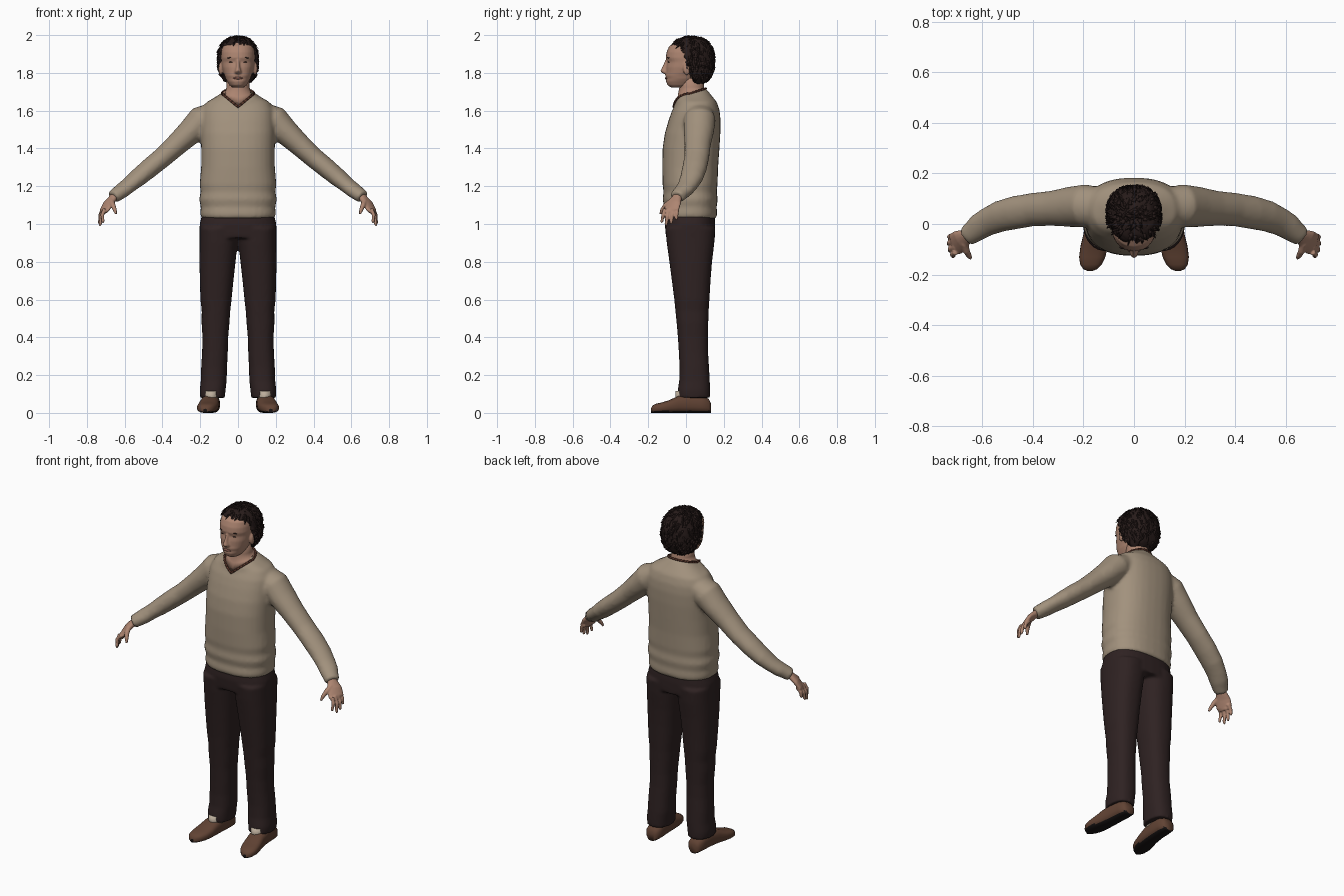
import bpy, bmesh, math, random
from mathutils import Vector, Matrix, noise

if "Cube" in bpy.data.objects:
    bpy.data.objects.remove(bpy.data.objects["Cube"])

random.seed(4)
N = 32


def mat(name, r, g, b):
    m = bpy.data.materials.new(name)
    m.diffuse_color = (r, g, b, 1)
    m.use_nodes = True
    m.node_tree.nodes["Principled BSDF"].inputs["Base Color"].default_value = m.diffuse_color
    return m


WOOL = mat("beige wool", .36, .285, .205)
CLOTH = mat("dark brown cloth", .028, .016, .016)
SKIN = mat("skin", .42, .235, .165)
HAIR = mat("dark hair", .02, .011, .01)
LEATHER = mat("brown leather", .12, .056, .034)
SOLE = mat("black rubber", .009, .007, .007)
SOCK = mat("pale sock", .5, .42, .33)
TRIM = mat("rust trim", .11, .04, .025)
LIP = mat("lip", .3, .13, .1)


def spow(v, e):
    return math.copysign(abs(v) ** e, v)


def ring(z, x0, x1, y0, y1, p=2.0):
    """Horizontal superellipse filling a box."""
    pts = []
    for i in range(N):
        a = 2 * math.pi * i / N
        pts.append(Vector(((x0 + x1) / 2 + (x1 - x0) / 2 * spow(math.cos(a), 2 / p),
                           (y0 + y1) / 2 + (y1 - y0) / 2 * spow(math.sin(a), 2 / p), z)))
    return pts


def loft(bm, rings, s=1):
    """Skin a stack of rings, capped at both ends; s = -1 mirrors in x."""
    loops = [[bm.verts.new((p.x * s, p.y, p.z)) for p in r] for r in rings]
    for a, b in zip(loops, loops[1:]):
        for i in range(len(a)):
            j = (i + 1) % len(a)
            bm.faces.new((a[i], a[j], b[j], b[i]))
    bm.faces.new(loops[0])
    bm.faces.new(loops[-1])


def tube(bm, path, s=1, n=16):
    """Limb along points (x, y, z, horizontal radius, vertical radius)."""
    pts = [Vector(p[:3]) for p in path]
    rings = []
    for i, p in enumerate(path):
        t = (pts[min(i + 1, len(pts) - 1)] - pts[max(i - 1, 0)]).normalized()
        u = Vector((0, 0, 1)).cross(t).normalized()
        v = t.cross(u)
        rings.append([pts[i] + u * p[3] * math.cos(2 * math.pi * k / n)
                      + v * p[4] * math.sin(2 * math.pi * k / n) for k in range(n)])
    loft(bm, rings, s)


def ball(bm, c, r, rot=0):
    m = Matrix.Translation(c) @ Matrix.Rotation(rot, 4, 'Y') @ Matrix.Diagonal((*r, 1))
    bmesh.ops.create_uvsphere(bm, u_segments=16, v_segments=10, radius=1, matrix=m)


def finish(name, bm, *mats, voxel=0, smooth=3, flat=False):
    bmesh.ops.recalc_face_normals(bm, faces=bm.faces)
    me = bpy.data.meshes.new(name)
    for f in bm.faces:
        f.smooth = not flat
    bm.to_mesh(me)
    bm.free()
    ob = bpy.data.objects.new(name, me)
    bpy.context.collection.objects.link(ob)
    for m in mats:
        me.materials.append(m)
    if voxel:
        r = ob.modifiers.new("fuse", 'REMESH')
        r.mode, r.voxel_size, r.use_smooth_shade = 'VOXEL', voxel, True
        k = ob.modifiers.new("soften", 'SMOOTH')
        k.factor, k.iterations = .5, smooth
    return ob


# V-neck outline, shared by sweater, neck and trim
collar = []
for i in range(N):
    a = 2 * math.pi * i / N
    c, s = math.cos(a), math.sin(a)
    z = 1.69 + .028 * s if s > 0 else 1.62 + .07 * abs(c)
    collar.append(Vector((.085 * c, .02 + .085 * s, z)))

# sweater: torso and sleeves fused
bm = bmesh.new()
torso = [(1.03, .192, -.115, .16), (1.05, .2, -.122, .166), (1.09, .197, -.115, .162),
         (1.13, .206, -.124, .168), (1.17, .198, -.119, .163), (1.21, .203, -.124, .167),
         (1.30, .195, -.126, .17), (1.40, .195, -.124, .177), (1.48, .197, -.112, .182),
         (1.55, .195, -.092, .183), (1.60, .19, -.074, .178), (1.645, .168, -.05, .164)]
rings = [ring(z, -w, w, y0, y1, 2.4) for z, w, y0, y1 in torso]
rings += [[p.lerp(q, .5) for p, q in zip(rings[-1], collar)], collar]
loft(bm, rings)
sleeve = [(.12, .07, 1.60, .07, .05), (.19, .072, 1.55, .085, .08), (.25, .068, 1.49, .08, .069),
          (.32, .062, 1.425, .07, .06), (.4, .057, 1.352, .066, .054), (.47, .045, 1.295, .066, .052),
          (.53, .03, 1.245, .062, .048), (.58, .008, 1.204, .056, .041), (.61, -.01, 1.18, .053, .04),
          (.64, -.034, 1.158, .045, .037), (.662, -.048, 1.142, .041, .035)]
for s in (1, -1):
    tube(bm, sleeve, s, 24)
finish("sweater", bm, WOOL, voxel=.011)

# collar trim
bm = bmesh.new()
for i in range(N):
    p, q = collar[i], collar[(i + 1) % N]
    m = Matrix.Translation((p + q) / 2) @ (q - p).to_track_quat('Z', 'Y').to_matrix().to_4x4()
    bmesh.ops.create_cone(bm, cap_ends=True, segments=8, radius1=.006, radius2=.006,
                          depth=(q - p).length * 1.25, matrix=m)
finish("collar_trim", bm, TRIM)

# trousers: pelvis and two legs fused
bm = bmesh.new()
loft(bm, [ring(z, -w, w, y0, y1, 2.5) for z, w, y0, y1 in
          [(1.06, .188, -.105, .15), (1.0, .203, -.112, .155), (.95, .204, -.108, .155), (.925, .203, -.105, .153)]])
leg = [(.98, -.004, .203, -.11, .155), (.9, .002, .203, -.102, .15), (.8, .013, .204, -.088, .138),
       (.7, .024, .202, -.075, .13), (.6, .034, .199, -.062, .124), (.54, .041, .192, -.056, .12),
       (.48, .045, .193, -.05, .118), (.4, .052, .188, -.043, .116), (.32, .054, .19, -.038, .117),
       (.24, .058, .195, -.034, .122), (.17, .06, .197, -.036, .126), (.12, .066, .203, -.044, .127),
       (.08, .07, .2, -.045, .126)]
for s in (1, -1):
    loft(bm, [ring(z, a, b, c, d, 2.4) for z, a, b, c, d in leg], s)
finish("trousers", bm, CLOTH, voxel=.009)

# shoes, socks and hands
shoe = [(.132, .14, .024, .05), (.12, .14, .04, .075), (.08, .141, .046, .092), (.02, .144, .047, .1),
        (-.04, .15, .05, .09), (-.09, .158, .054, .067), (-.13, .165, .052, .055),
        (-.16, .17, .043, .048), (-.178, .173, .028, .038), (-.186, .174, .01, .022)]
fingers = [(-.112, .716, -.13, 1.005), (-.09, .732, -.107, .99), (-.067, .737, -.08, 1.0),
           (-.046, .735, -.052, 1.022)]
for s, side in ((1, "left"), (-1, "right")):
    bm = bmesh.new()
    rr = []
    for y, x, w, h in shoe:
        rr.append([Vector((x + w * spow(math.cos(2 * math.pi * k / 24), .75), y,
                           h / 2 + h / 2 * spow(math.sin(2 * math.pi * k / 24), .75))) for k in range(24)])
    loft(bm, rr, s)
    bm.normal_update()
    for f in bm.faces:
        f.material_index = int(f.calc_center_median().z < .011)
    finish(side + "_shoe", bm, LEATHER, SOLE)

    bm = bmesh.new()
    loft(bm, [ring(z, .1, .182, -.056, .07) for z in (.06, .115)], s)
    finish(side + "_sock", bm, SOCK)

    bm = bmesh.new()
    tube(bm, [(.63, -.03, 1.17, .024, .02), (.66, -.048, 1.14, .028, .02), (.685, -.064, 1.11, .043, .018),
              (.706, -.078, 1.075, .046, .015), (.714, -.08, 1.06, .042, .012)], s)
    for y0, x, y, z in fingers:
        a, b = Vector((.706, y0, 1.08)), Vector((x, y, z))
        m = a.lerp(b, .5) + Vector((.008, 0, .004))
        tube(bm, [(*a, .011, .011), (*m, .0105, .0105), (*a.lerp(b, .85), .009, .009), (*b, .005, .005)], s, 10)
    tube(bm, [(.67, -.075, 1.125, .015, .013), (.662, -.108, 1.1, .014, .013), (.652, -.126, 1.075, .011, .011),
              (.645, -.136, 1.052, .006, .006)], s, 10)
    finish(side + "_hand", bm, SKIN, voxel=.0045, smooth=2)

# neck, filling the V opening
bm = bmesh.new()
inner = [Vector((p.x * .97, p.y, p.z + .002)) for p in collar]
loft(bm, [inner, [p.lerp(q, .75) for p, q in zip(inner, ring(1.69, -.064, .064, -.038, .098))],
          ring(1.725, -.061, .061, -.035, .095), ring(1.8, -.06, .06, -.04, .09)])
finish("neck", bm, SKIN)

# head with nose and ears
bm = bmesh.new()
loft(bm, [ring(z, -w, w, y0, y1, 2.2) for z, w, y0, y1 in
          [(1.722, .028, -.078, -.01), (1.735, .045, -.098, .03), (1.755, .058, -.106, .05),
           (1.77, .066, -.104, .06), (1.785, .071, -.109, .07), (1.8, .077, -.106, .08), (1.83, .085, -.105, .095),
           (1.858, .088, -.099, .1), (1.88, .09, -.107, .1), (1.91, .089, -.103, .1),
           (1.94, .083, -.09, .09), (1.97, .055, -.05, .07)]])
loft(bm, [ring(z, -w, w, y, -.08) for z, w, y in
          [(1.793, .01, -.112), (1.8, .019, -.126), (1.81, .017, -.136), (1.83, .011, -.127), (1.87, .008, -.108)]])
for s in (1, -1):
    ball(bm, (.091 * s, .004, 1.822), (.012, .02, .034))
finish("head", bm, SKIN, voxel=.005, smooth=3)

# face details
bm = bmesh.new()
ball(bm, (0, -.105, 1.772), (.026, .007, .006))
finish("lips", bm, LIP)
bm = bmesh.new()
for s in (1, -1):
    ball(bm, (.038 * s, -.092, 1.881), (.02, .008, .003), .12 * s)
    ball(bm, (.036 * s, -.091, 1.857), (.013, .005, .0025))
finish("brows_and_lashes", bm, HAIR)

# hair: rounded cap pulled inside the head over the face, plus tufts
HC, HR = Vector((0, .028, 1.862)), (.106, .122, .13)


def scalp(d):
    k = sum(abs(d[i] / HR[i]) ** 2.5 for i in range(3)) ** (1 / 2.5)
    return HC + d / k


def hairy(p):
    return p.z > 1.94 or p.y > -.03 + (1.94 - p.z) * .35


bm = bmesh.new()
bmesh.ops.create_uvsphere(bm, u_segments=56, v_segments=36, radius=1)
for v in bm.verts:
    p = scalp(v.co.normalized())
    k = 1 + .05 * noise.noise(p * 45) if hairy(p) else .7
    v.co = HC + (p - HC) * k
tufts = 0
while tufts < 330:
    d = Vector([random.gauss(0, 1) for _ in range(3)]).normalized()
    p = scalp(d)
    if not hairy(p) or p.z < 1.755:
        continue
    out = (p - HC).normalized()
    down = Vector((random.uniform(-.4, .4), .25 * out.y, -1))
    t = (down - out * down.dot(out)).normalized() + out * random.uniform(.05, .3)
    m = Matrix.Translation(p) @ t.to_track_quat('Z', 'Y').to_matrix().to_4x4() @ Matrix.Diagonal((1, .7, 1, 1))
    bmesh.ops.create_cone(bm, cap_ends=True, segments=5, radius1=.009, radius2=.001,
                          depth=random.uniform(.025, .042), matrix=m)
    tufts += 1
finish("hair", bm, HAIR)
